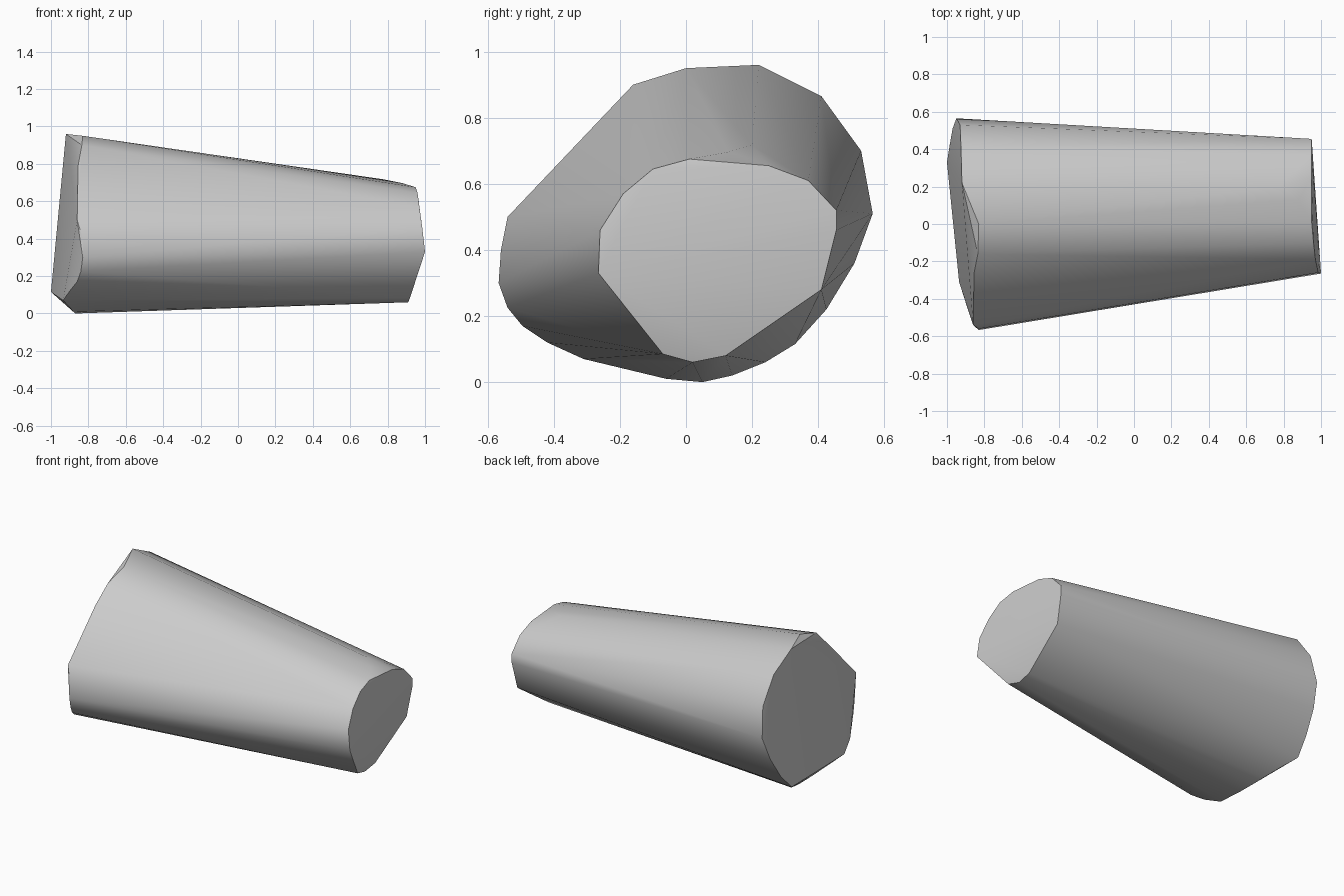
import bpy
import bmesh
import math

# Remove the default object
default_cube = bpy.data.objects.get("Cube")
if default_cube:
    bpy.data.objects.remove(default_cube, do_unlink=True)

# Plain grey surface
grey = bpy.data.materials.new("plain_grey")
grey.use_nodes = True
grey_colour = (0.6, 0.6, 0.6, 1)
grey.diffuse_color = grey_colour
grey.node_tree.nodes["Principled BSDF"].inputs["Base Color"].default_value = grey_colour

# Rim of the wide end, going round from the front shoulder
wide_rim = [
    (-.86, -.54, .5), (-.855, -.26, .79), (-.835, -.16, .9), (-.83, 0, .95),
    (-.92, .22, .96), (-.925, .41, .865), (-.93, .53, .7), (-.95, .565, .51),
    (-.97, .51, .36), (-.985, .425, .22), (-1, .33, .115), (-.935, .24, .06),
    (-.89, .14, .02), (-.87, .05, 0), (-.88, -.06, .01), (-.935, -.31, .07),
    (-.9, -.42, .12), (-.86, -.495, .17), (-.84, -.54, .225), (-.83, -.567, .3),
    (-.83, -.56, .4),
]

# Rim of the narrow end, in the same order
narrow_rim = [
    (.985, -.26, .46), (.97, -.19, .57), (.96, -.1, .645), (.95, .01, .675),
    (.95, .25, .655), (.95, .37, .61), (.95, .455, .52), (.95, .455, .46),
    (.94, .41, .28), (.915, .12, .08), (.91, .02, .06), (.92, -.07, .085),
    (1, -.265, .33),
]

# Slight rounding on top, just before the narrow end
top_rounding = [(.78, .2, .717), (.88, .13, .697)]


def build_hull(name, points, material):
    """Wrap a convex skin round the given rims."""
    bm = bmesh.new()
    for point in points:
        bm.verts.new(point)
    hull = bmesh.ops.convex_hull(bm, input=bm.verts[:])
    spare = {v for v in hull["geom_interior"] + hull["geom_unused"]
             if isinstance(v, bmesh.types.BMVert)}
    bmesh.ops.delete(bm, geom=list(spare), context="VERTS")
    bmesh.ops.recalc_face_normals(bm, faces=bm.faces[:])
    mesh = bpy.data.meshes.new(name)
    bm.to_mesh(mesh)
    bm.free()
    mesh.materials.append(material)
    part = bpy.data.objects.new(name, mesh)
    bpy.context.collection.objects.link(part)
    return part


# Tapered block: smooth sides, crisp end rims
tapered_block = build_hull("tapered_block", wide_rim + narrow_rim + top_rounding, grey)
bpy.ops.object.select_all(action="DESELECT")
tapered_block.select_set(True)
bpy.context.view_layer.objects.active = tapered_block
bpy.ops.object.shade_smooth_by_angle(angle=math.radians(30))
